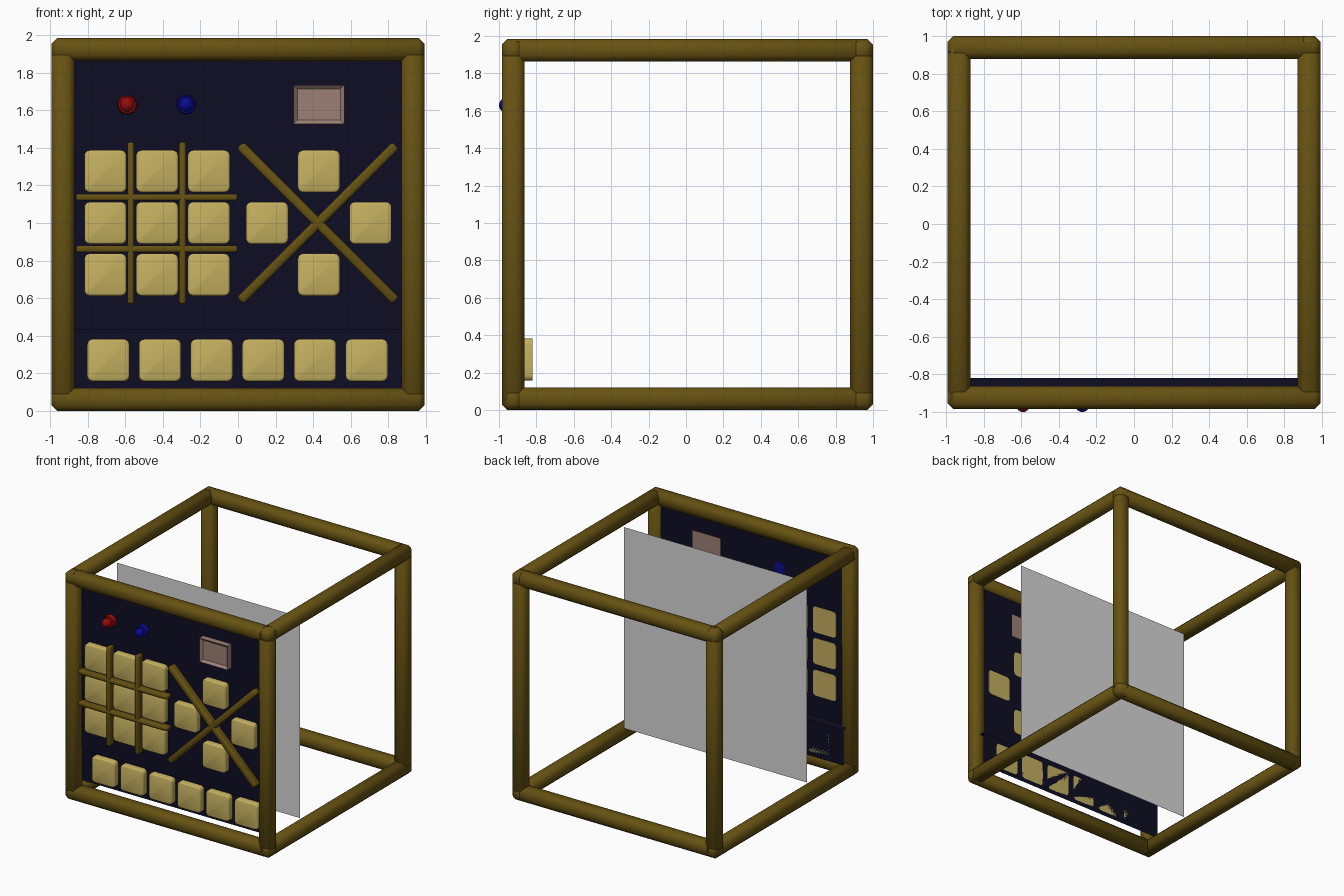
import bpy, bmesh
from math import radians, pi
from mathutils import Vector, Matrix

cube = bpy.data.objects.get("Cube")
if cube:
    bpy.data.objects.remove(cube, do_unlink=True)


def material(name, r, g, b):
    m = bpy.data.materials.new(name)
    m.use_nodes = True
    m.diffuse_color = (r, g, b, 1)
    node = next(n for n in m.node_tree.nodes if n.type == 'BSDF_PRINCIPLED')
    node.inputs["Base Color"].default_value = (r, g, b, 1)
    return m


OLIVE = material("olive", .133, .084, .006)
NAVY = material("navy", .004, .004, .017)
CREAM = material("cream", .55, .43, .115)
PINK = material("dusty pink", .33, .216, .178)
RED = material("red", .32, .003, .003)
BLUE = material("blue", .003, .003, .29)
GREY = material("light grey", .68, .68, .68)

PANEL = -0.90    # upper panel depth
LOWER = -0.82    # recessed lower panel depth
BACK = 0.003     # how far upper parts poke through the panel


def finish(bm, name, mat, smooth=False):
    bmesh.ops.recalc_face_normals(bm, faces=bm.faces)
    mesh = bpy.data.meshes.new(name)
    bm.to_mesh(mesh)
    bm.free()
    mesh.materials.append(mat)
    ob = bpy.data.objects.new(name, mesh)
    bpy.context.collection.objects.link(ob)
    if smooth:
        bpy.ops.object.select_all(action='DESELECT')
        ob.select_set(True)
        bpy.context.view_layer.objects.active = ob
        bpy.ops.object.shade_smooth_by_angle(angle=radians(50))
    return ob


def box_mesh(size, bevel=0, segments=1):
    bm = bmesh.new()
    bmesh.ops.create_cube(bm, size=1)
    bmesh.ops.scale(bm, vec=Vector(size), verts=bm.verts)
    if bevel:
        bmesh.ops.bevel(bm, geom=bm.edges[:], offset=bevel, segments=segments,
                        profile=0.5, affect='EDGES', clamp_overlap=True)
    return bm


def box(name, mat, center, size, bevel=0, segments=1, turn=0):
    bm = box_mesh(size, bevel, segments)
    bmesh.ops.transform(bm, verts=bm.verts, matrix=Matrix.Translation(center)
                        @ Matrix.Rotation(turn, 4, 'Y'))
    return finish(bm, name, mat, bevel > 0)


# Cube frame: four chamfered beams along each axis
SIDE, BEAM = 1.985, 0.122
middle = Vector((0, 0.0075, SIDE / 2))
reach = (SIDE - BEAM) / 2
for axis, label in enumerate(("cross", "depth", "upright")):
    for a in (-1, 1):
        for b in (-1, 1):
            offset, size = [a * reach] * 3, [BEAM] * 3
            offset[axis], size[axis] = 0, SIDE
            offset[(axis + 1) % 3] = b * reach
            box(f"frame_{label}_beam", OLIVE, middle + Vector(offset), size, 0.031)


# Front panel: thin stepped sheet
def sheet(name, mat, profile, half):
    bm = bmesh.new()
    rows = [[bm.verts.new((x, y, z)) for x in (-half, half)] for y, z in profile]
    for p, q in zip(rows, rows[1:]):
        bm.faces.new((p[0], p[1], q[1], q[0]))
    return finish(bm, name, mat)


sheet("front_panel", NAVY, [(PANEL, 1.91), (PANEL, .43), (LOWER, .43), (LOWER, .12)], .94)
sheet("inner_divider", GREY, [(-.405, 1.865), (-.405, .115)], .88)


# Square push buttons, rounded at the corners and softened at the face
def key(name, x, z, y_back, thick=0.052, size=0.225):
    bm = box_mesh((size, thick, size))
    uprights = [e for e in bm.edges
                if abs((e.verts[0].co - e.verts[1].co).normalized().y) > .9]
    bmesh.ops.bevel(bm, geom=uprights, offset=.03, segments=4, profile=.5,
                    affect='EDGES')
    front = min(bm.faces, key=lambda f: f.calc_center_median().y)
    bmesh.ops.bevel(bm, geom=list(front.edges), offset=.012, segments=2,
                    profile=.5, affect='EDGES')
    bmesh.ops.translate(bm, verts=bm.verts, vec=(x, y_back - thick / 2, z))
    finish(bm, name, CREAM, True)


STEP = 0.275
for i in (-1, 0, 1):
    for j in (-1, 0, 1):
        key("grid_button", -.43 + i * STEP, 1 + j * STEP, PANEL + BACK)
for dx, dz in ((1, 0), (-1, 0), (0, 1), (0, -1)):
    key("cross_button", .43 + dx * STEP, 1 + dz * STEP, PANEL + BACK)
for i in range(6):
    key("lower_button", -.69 + i * STEP, .27, LOWER)

# Grid bars and diagonal cross bars
for s in (-1, 1):
    c = s * STEP / 2
    box("grid_upright_bar", OLIVE, (-.433 + c, -.94, 1), (.036, .07, .86), .011, 2)
    box("grid_level_bar", OLIVE, (-.433, -.94, 1 + c), (.86, .07, .036), .011, 2)
    box("diagonal_bar", OLIVE, (.425, -.94, 1), (.052, .07, 1.17), .015, 2, s * pi / 4)

# Display plate with a recessed window
bm = box_mesh((.272, .055, .208))
face = min(bm.faces, key=lambda f: f.calc_center_median().y)
bmesh.ops.inset_region(bm, faces=[face], thickness=.03)
bmesh.ops.translate(bm, verts=face.verts[:], vec=(0, .02, 0))
bmesh.ops.translate(bm, verts=bm.verts, vec=(.43, PANEL + BACK - .0275, 1.63))
finish(bm, "display_plate", PINK)

# Indicator lamps: round base with a dome
to_front = Matrix.Rotation(pi / 2, 4, 'X')
for name, x, mat in (("red_lamp", -.59, RED), ("blue_lamp", -.275, BLUE)):
    bm = bmesh.new()
    bmesh.ops.create_cone(bm, cap_ends=True, segments=24, radius1=.052, radius2=.046,
                          depth=.04, matrix=Matrix.Translation((x, PANEL + BACK - .02, 1.63))
                          @ to_front)
    bmesh.ops.create_uvsphere(bm, u_segments=24, v_segments=12, radius=.038,
                              matrix=Matrix.Translation((x, -.962, 1.63)) @ to_front)
    finish(bm, name, mat, True)
